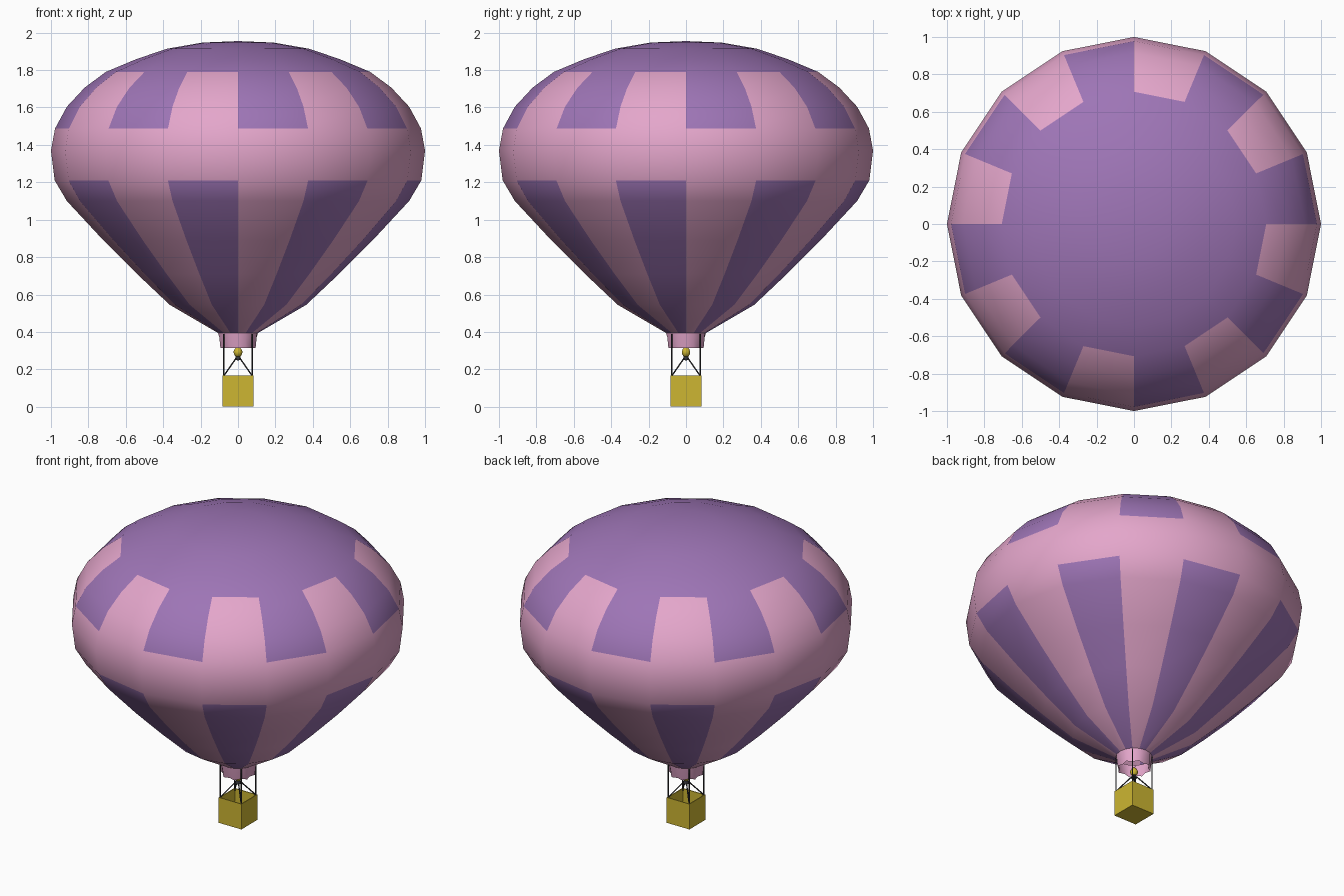
import bpy, bmesh, math
from mathutils import Vector

cube = bpy.data.objects.get("Cube")
if cube:
    bpy.data.objects.remove(cube, do_unlink=True)

SIDES = 16


def material(name, rgb):
    lin = [((c / 255 + 0.055) / 1.055) ** 2.4 for c in rgb] + [1]
    m = bpy.data.materials.new(name)
    m.use_nodes = True
    m.diffuse_color = lin
    m.node_tree.nodes["Principled BSDF"].inputs["Base Color"].default_value = lin
    return m


pink = material("pink fabric", (228, 166, 203))
purple = material("purple fabric", (158, 117, 182))
gold = material("golden yellow", (205, 182, 50))
dark = material("dark rope", (50, 50, 54))


def finish(name, bm, mats, smooth=True):
    bmesh.ops.recalc_face_normals(bm, faces=bm.faces)
    for f in bm.faces:
        f.smooth = smooth
    me = bpy.data.meshes.new(name)
    bm.to_mesh(me)
    bm.free()
    for m in mats:
        me.materials.append(m)
    ob = bpy.data.objects.new(name, me)
    bpy.context.collection.objects.link(ob)
    return ob


def lathe(name, profile, mats, sides=SIDES, radius=None, colour=None, smooth=True):
    """Turn (r, z) points about z; radius(r, i, row) and colour(z, i) vary each column."""
    bm = bmesh.new()
    rings = []
    for row, (r, z) in enumerate(profile):
        if r == 0:
            rings.append([bm.verts.new((0, 0, z))] * sides)
            continue
        ring = []
        for i in range(sides):
            a = math.tau * i / sides
            rr = radius(r, i, row) if radius else r
            ring.append(bm.verts.new((rr * math.cos(a), rr * math.sin(a), z)))
        rings.append(ring)
    for low, high in zip(rings, rings[1:]):
        for i in range(sides):
            j = (i + 1) % sides
            corners = list(dict.fromkeys((low[i], low[j], high[j], high[i])))
            f = bm.faces.new(corners)
            if colour:
                f.material_index = colour(f.calc_center_median().z, i)
    return finish(name, bm, mats, smooth)


def rods(name, pairs, radius):
    """Thin six-sided rods between pairs of points, as one object."""
    bm = bmesh.new()
    for a, b in pairs:
        a, b = Vector(a), Vector(b)
        made = bmesh.ops.create_cone(bm, cap_ends=True, segments=6, radius1=radius,
                                     radius2=radius, depth=(b - a).length)["verts"]
        turn = (b - a).to_track_quat('Z', 'Y')
        for v in made:
            v.co = turn @ v.co + (a + b) / 2
    return finish(name, bm, [dark], False)


# Envelope: solid crown, checked upper band, plain middle, striped lower gores
def envelope_colour(z, i):
    if z > 1.79:
        return 1
    if z > 1.485:
        return 1 if i % 2 == 0 else 0
    if z > 1.21:
        return 0
    return i % 2


lathe("envelope",
      [(0.108, 0.395), (0.365, 0.545), (0.54, 0.71), (0.72, 0.89), (0.915, 1.1),
       (0.98, 1.21), (1.0, 1.37), (0.978, 1.488), (0.915, 1.604), (0.82, 1.706),
       (0.707, 1.79), (0.545, 1.858), (0.38, 1.914), (0.19, 1.947), (0, 1.955)],
      [pink, purple], colour=envelope_colour)

# Fluted skirt below the envelope mouth
lathe("skirt", [(0.108, 0.4), (0.108, 0.37), (0.102, 0.315)], [pink],
      radius=lambda r, i, row: r * (1 - 0.09 * row * (i % 2 == 0)))

# Open basket with thin walls
H, TOP = 0.082, 0.166
bm = bmesh.new()
bmesh.ops.create_cube(bm, size=1)
for v in bm.verts:
    v.co = (v.co.x * 2 * H, v.co.y * 2 * H, (v.co.z + 0.5) * TOP)
bmesh.ops.delete(bm, geom=[f for f in bm.faces if f.calc_center_median().z > TOP * 0.9],
                 context='FACES_ONLY')
basket = finish("basket", bm, [gold], False)
walls = basket.modifiers.new("walls", 'SOLIDIFY')
walls.thickness = 0.008
walls.offset = -1

# Corner ropes and burner struts
corners = [(sx * 0.076, sy * 0.076) for sx in (-1, 1) for sy in (-1, 1)]
rods("ropes", [((x, y, 0.15), (x, y, 0.39)) for x, y in corners], 0.004)
rods("burner_struts", [((x, y, 0.165), (x * 0.15, y * 0.15, 0.258)) for x, y in corners], 0.004)

# Burner cup and flame
lathe("burner", [(0, 0.248), (0.018, 0.25), (0.012, 0.27), (0, 0.271)], [dark], sides=10,
      smooth=False)
lathe("flame", [(0, 0.264), (0.012, 0.268), (0.022, 0.281), (0.024, 0.295), (0.018, 0.308),
                (0.008, 0.319), (0, 0.326)], [gold], sides=10)
